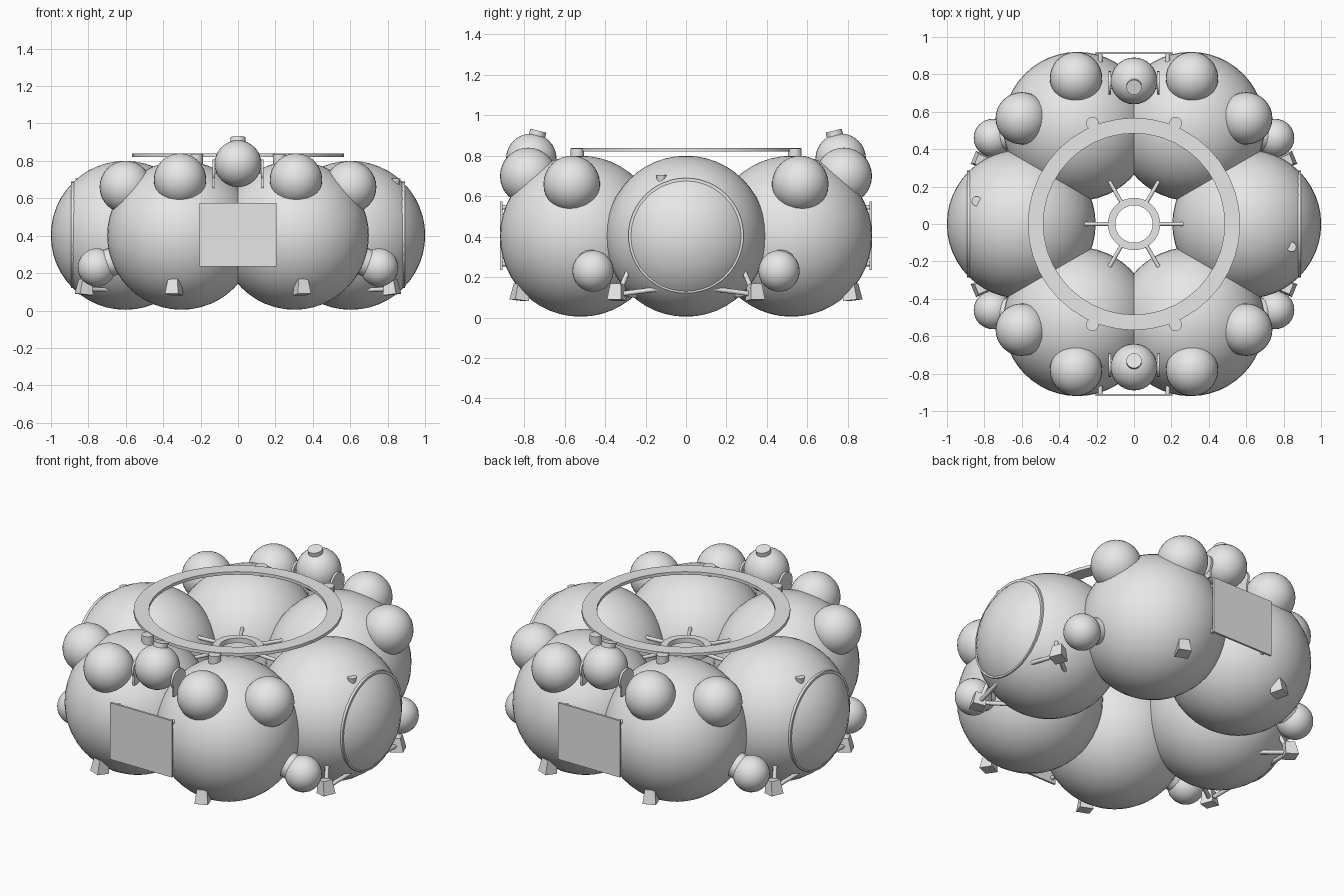
import bpy, math
from mathutils import Vector, Matrix

if "Cube" in bpy.data.objects:
    bpy.data.objects.remove(bpy.data.objects["Cube"])

grey = bpy.data.materials.new("light_grey")
grey.diffuse_color = (0.8, 0.8, 0.8, 1)
grey.use_nodes = True
grey.node_tree.nodes["Principled BSDF"].inputs["Base Color"].default_value = grey.diffuse_color

SIGNS = [(sx, sy) for sx in (1, -1) for sy in (1, -1)]
R, RING, Z = 0.398, 0.603, 0.402      # large tank radius, ring radius, height


def finish(name, smooth=True):
    o = bpy.context.object
    o.name = name
    o.data.materials.append(grey)
    if smooth:
        bpy.ops.object.shade_smooth_by_angle(angle=math.radians(35))
    return o


def sphere(name, loc, r, seg=32):
    bpy.ops.mesh.primitive_uv_sphere_add(segments=seg, ring_count=seg // 2, radius=r, location=loc)
    return finish(name)


def rod(name, a, b, r, r2=None, seg=16):
    """Cylinder or cone from point a to point b."""
    a, b = Vector(a), Vector(b)
    d = b - a
    bpy.ops.mesh.primitive_cone_add(vertices=seg, radius1=r, radius2=r if r2 is None else r2,
                                    depth=d.length, location=(a + b) / 2,
                                    rotation=d.to_track_quat('Z', 'Y').to_euler())
    return finish(name)


def flat_ring(name, loc, r_in, r_out, h, rot=(0, 0, 0), n=40):
    """Ring with a rectangular cross-section."""
    verts, faces = [], []
    for i in range(n):
        c, s = math.cos(2 * math.pi * i / n), math.sin(2 * math.pi * i / n)
        for r, z in ((r_in, -h / 2), (r_out, -h / 2), (r_out, h / 2), (r_in, h / 2)):
            verts.append((c * r, s * r, z))
        j = (i + 1) % n
        for k in range(4):
            m = (k + 1) % 4
            faces.append((i * 4 + k, j * 4 + k, j * 4 + m, i * 4 + m))
    me = bpy.data.meshes.new(name)
    me.from_pydata(verts, [], [f[::-1] for f in faces])
    me.validate()
    o = bpy.data.objects.new(name, me)
    o.location, o.rotation_euler = loc, rot
    bpy.context.collection.objects.link(o)
    bpy.ops.object.select_all(action='DESELECT')
    bpy.context.view_layer.objects.active = o
    o.select_set(True)
    bpy.ops.object.mode_set(mode='EDIT')
    bpy.ops.mesh.select_all(action='SELECT')
    bpy.ops.mesh.normals_make_consistent(inside=False)
    bpy.ops.object.mode_set(mode='OBJECT')
    return finish(name)


def box(name, loc, size, rot=(0, 0, 0), taper=1.0):
    bpy.ops.mesh.primitive_cube_add(size=1, location=loc, rotation=rot)
    o = finish(name, False)
    for v in o.data.vertices:
        if v.co.z > 0:
            v.co.x *= taper
            v.co.y *= taper
        v.co = Vector(v.co[i] * size[i] for i in range(3))
    return o


# Six large tanks in a ring
for i in range(6):
    a = i * math.pi / 3
    sphere("large_tank", (RING * math.cos(a), RING * math.sin(a), Z), R, 48)

# Top mounting ring and its posts
flat_ring("top_ring", (0, 0, 0.83), 0.485, 0.568, 0.018)
for sx, sy in SIGNS:
    rod("ring_post", (sx * 0.222, sy * 0.538, 0.76), (sx * 0.222, sy * 0.538, 0.835), 0.034)

# Small central ring with spokes
flat_ring("centre_ring", (0, 0, 0.605), 0.10, 0.14, 0.03, n=32)
for i in range(6):
    a = i * math.pi / 3
    d = Vector((math.cos(a), math.sin(a), 0))
    rod("centre_spoke", d * 0.13 + Vector((0, 0, 0.605)), d * 0.268 + Vector((0, 0, 0.60)), 0.0105, seg=12)

# Medium tanks on the shoulders, small tanks low down with collars, feet and struts
for sx, sy in SIGNS:
    def P(x, y, z):
        return Vector((sx * x, sy * y, z))
    sphere("shoulder_tank", P(0.31, 0.78, 0.70), 0.14)
    sphere("shoulder_tank", P(0.60, 0.565, 0.66), 0.14)
    small, big = P(0.755, 0.46, 0.23), P(0.302, 0.522, Z)
    sphere("small_tank", small, 0.102)
    d = (small - big).normalized()
    rod("small_tank_collar", big + d * 0.37, small - d * 0.06, 0.075)
    # Feet
    for x, y in ((0.34, 0.82), (0.82, 0.34)):
        ang = math.atan2(sy * y, sx * x)
        box("foot", P(x, y, 0.125), (0.075, 0.075, 0.08), (0, -0.12, ang), 0.75)
    # Struts of the side feet
    for end in (P(0.79, 0.28, 0.245), P(0.855, 0.11, 0.145), P(0.68, 0.23, 0.11)):
        rod("foot_strut", P(0.82, 0.335, 0.115), end, 0.012, seg=12)

# Front and back: panel, standoffs, upper tank with cap and side brackets
for s in (1, -1):
    box("panel", (0, s * 0.914, 0.405), (0.41, 0.012, 0.34))
    for x in (-0.18, 0.18):
        for z in (0.265, 0.545):
            rod("panel_standoff", (x, s * 0.78, z), (x, s * 0.915, z), 0.012, seg=12)
    c = Vector((0, s * 0.765, 0.785))
    sphere("upper_tank", c, 0.125)
    n = Vector((0, -s * 0.25, 1)).normalized()
    rod("upper_tank_cap", c + n * 0.10, c + n * 0.143, 0.041, seg=24)
    for x in (-1, 1):
        rod("bracket_plate", (x * 0.124, s * 0.755, 0.745), (x * 0.137, s * 0.755, 0.745), 0.062, seg=24)
        rod("bracket_pin", (x * 0.06, s * 0.735, 0.745), (x * 0.13, s * 0.735, 0.745), 0.013, seg=12)
        box("bracket_leg", (x * 0.13, s * 0.755, 0.70), (0.012, 0.10, 0.09))

# Left and right: round band on the outer tanks and a small knob
for s in (1, -1):
    flat_ring("side_band", (s * 0.88, 0, 0.405), 0.27, 0.285, 0.024, (0, math.pi / 2, 0), 48)
    rod("side_knob", (s * 0.842, -s * 0.122, 0.655), (s * 0.842, -s * 0.122, 0.705), 0.018, 0.026)
